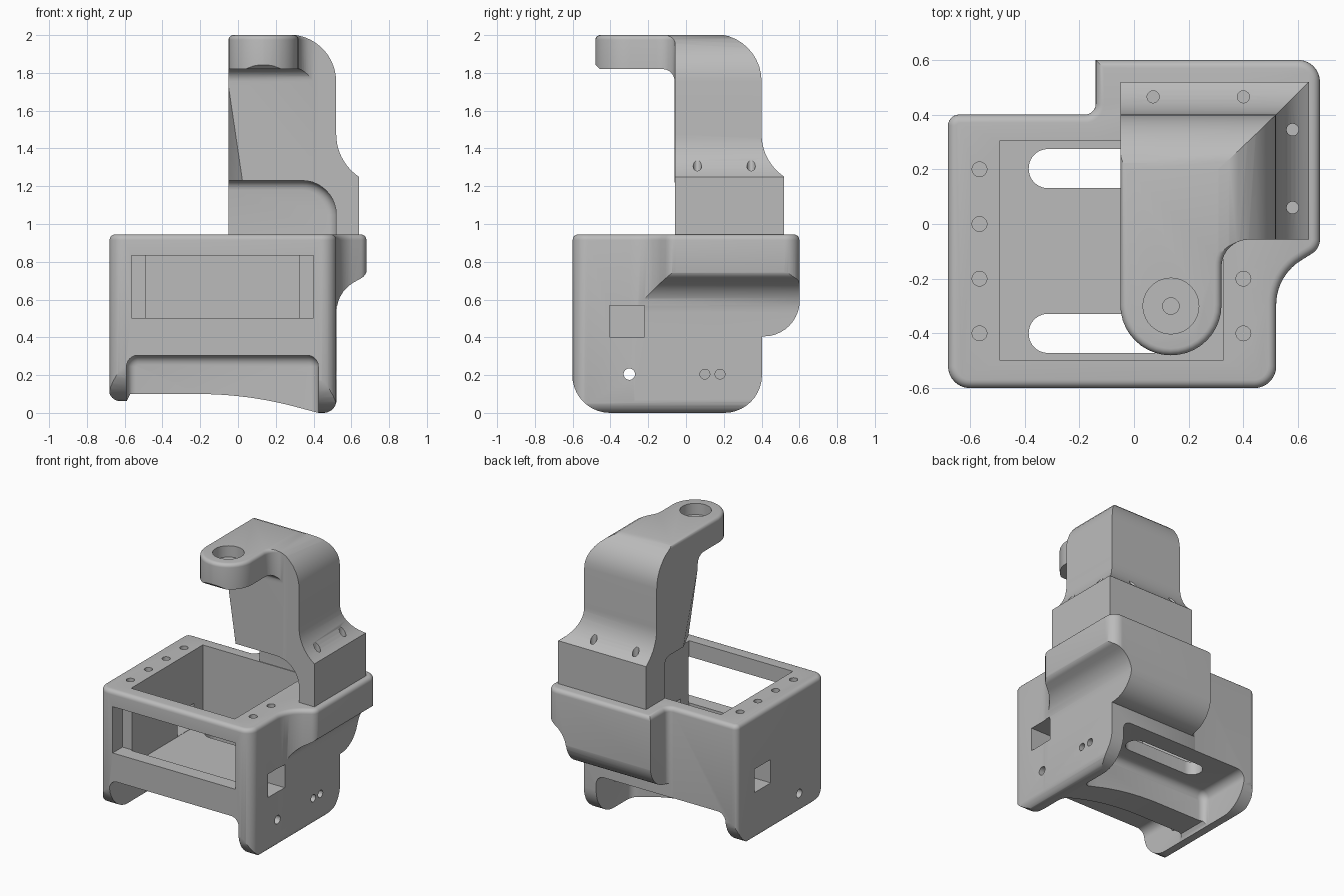
import bpy, bmesh, math
from mathutils import Vector

if "Cube" in bpy.data.objects:
    bpy.data.objects.remove(bpy.data.objects["Cube"])

grey = bpy.data.materials.new("plain grey")
grey.use_nodes = True
grey.diffuse_color = (0.5, 0.5, 0.5, 1)
grey.node_tree.nodes["Principled BSDF"].inputs["Base Color"].default_value = (0.5, 0.5, 0.5, 1)


def outline(corners, steps=10):
    """Turn (a, b, radius) corners into a polygon with true arcs."""
    out = []
    for i, c in enumerate(corners):
        p = Vector(c[:2])
        r = c[2] if len(c) > 2 else 0
        if r == 0:
            out.append(p)
            continue
        u = (Vector(corners[i - 1][:2]) - p).normalized()
        v = (Vector(corners[(i + 1) % len(corners)][:2]) - p).normalized()
        half = u.angle(v) / 2
        centre = p + (u + v).normalized() * r / math.sin(half)
        start = p + u * r / math.tan(half) - centre
        sweep = start.angle_signed(p + v * r / math.tan(half) - centre)
        for k in range(steps + 1):
            t = -sweep * k / steps
            out.append(centre + Vector((start.x * math.cos(t) - start.y * math.sin(t),
                                        start.x * math.sin(t) + start.y * math.cos(t))))
    return [p for i, p in enumerate(out) if (p - out[i - 1]).length > 1e-4]


def finish(bm, name):
    bmesh.ops.recalc_face_normals(bm, faces=bm.faces)
    mesh = bpy.data.meshes.new(name)
    bm.to_mesh(mesh)
    bm.free()
    mesh.materials.append(grey)
    ob = bpy.data.objects.new(name, mesh)
    bpy.context.collection.objects.link(ob)
    return ob


def prism(corners, axis, lo, hi, bevel=0, name="cutter"):
    """Extrude an outline along an axis; bevel rounds the rim at the hi end."""
    place = {"x": lambda a, b, t: (t, a, b),
             "y": lambda a, b, t: (a, t, b),
             "z": lambda a, b, t: (a, b, t)}[axis]
    pts = outline(corners)
    bm = bmesh.new()
    low = [bm.verts.new(place(p.x, p.y, lo)) for p in pts]
    top = [bm.verts.new(place(p.x, p.y, hi)) for p in pts]
    bm.faces.new(low)
    cap = bm.faces.new(top)
    for i in range(len(pts)):
        bm.faces.new((low[i - 1], low[i], top[i], top[i - 1]))
    bmesh.ops.recalc_face_normals(bm, faces=bm.faces)
    if bevel:
        bmesh.ops.bevel(bm, geom=list(cap.edges), offset=bevel, segments=5,
                        profile=0.5, affect="EDGES", clamp_overlap=False)
    return finish(bm, name)


def rect(a0, a1, b0, b1, axis, lo, hi, r=0):
    return prism([(a0, b0, r), (a1, b0, r), (a1, b1, r), (a0, b1, r)], axis, lo, hi)


def hole(a, b, r, axis, lo, hi):
    return rect(a - r, a + r, b - r, b + r, axis, lo, hi, r)


def combine(target, tool, operation="DIFFERENCE"):
    mod = target.modifiers.new("combine", "BOOLEAN")
    mod.operation, mod.object, mod.solver = operation, tool, "EXACT"
    bpy.ops.object.select_all(action="DESELECT")
    bpy.context.view_layer.objects.active = target
    target.select_set(True)
    bpy.ops.object.modifier_apply(modifier=mod.name)
    bpy.data.objects.remove(tool)


# Housing: plan, front and side outlines intersected
housing = prism([(-.68, -.6, .08), (.52, -.6, .08), (.52, -.19, .19), (.68, -.09, .06),
                 (.68, .6, .08), (-.14, .6), (-.14, .4, .04), (-.68, .4, .04)],
                "z", -.1, .945, .03, "housing")
combine(housing, prism([(-.683, .062, .06), (-.59, .062), (-.57, .1), (.05, .1, 2), (.425, 0),
                        (.522, 0, .07), (.522, .64, .18), (.683, .73, .06), (.683, 1.1), (-.683, 1.1)],
                       "y", -1, 1), "INTERSECT")
combine(housing, prism([(-.602, 0, .2), (.402, 0, .2), (.402, .405), (.602, .405, .19), (.602, 1.1),
                        (-.602, 1.1)], "x", -1, 1), "INTERSECT")

# Rounded ends of the shorter leg
for f in (lambda y: y, lambda y: -.2 - y):
    combine(housing, prism([(f(-.8), -.1), (f(-.3), -.1), (f(-.3), .06), (f(-.603), .06, .22),
                            (f(-.603), .4), (f(-.8), .4)], "x", -1, -.58))

# Inner cavity, front window and the two channels beside the cross bar
combine(housing, rect(-.49, .325, -.5, .305, "z", .4, 1.2))
combine(housing, rect(-.565, .4, .503, .832, "y", -.8, -.49))
arch = [(-.59, -.3), (.425, -.3), (.425, .305, .06), (-.59, .305, .06)]
combine(housing, prism(arch, "y", -.9, -.2, .05))
combine(housing, prism(arch, "y", .9, 0, .05))

# Floor slots
for y in (.2025, -.4):
    combine(housing, rect(-.385, .22, y - .0715, y + .0715, "z", .2, .5, .07))

# Side ports and cross holes
combine(housing, rect(-.405, -.22, .402, .568, "x", .25, .8))
combine(housing, rect(.02, .205, .402, .568, "x", -.8, -.4))
combine(housing, hole(-.3, .205, .03, "x", -1, 1))
for y in (.1, .18):
    combine(housing, hole(y, .205, .026, "x", .35, .8))

# Rim screw holes
for x, ys in ((-.565, (.2, 0, -.2, -.4)), (.4, (-.2, -.4))):
    for y in ys:
        combine(housing, hole(x, y, .027, "z", .8, 1.1))

# Arm: flared column with an overhanging rounded tip
arm = prism([(-.05, -.48, .184), (.32, -.48, .184), (.32, -.057, .1), (.64, -.057),
             (.64, .52), (-.05, .52)], "z", .94, 2, .025, "arm")
combine(arm, prism([(-.2, .8), (.72, .8), (.72, 1.19), (.52, 1.34, .27), (.52, 2.003, .25),
                    (-.2, 2.003)], "y", -1, 1), "INTERSECT")
combine(arm, prism([(-.06, .8), (.6, .8), (.6, 1.19), (.4, 1.34, .27), (.4, 2.006, .25),
                    (-.6, 2.006), (-.6, 1.88), (-.476, 1.84), (-.455, 1.82), (-.06, 1.82, .065)],
                   "x", -1, 1), "INTERSECT")

# Arched hollow in the arm base
combine(arm, prism([(-.3, .8), (.52, .8), (.52, 1.23, .18), (-.3, 1.23)], "y", -.4, .31, .05))

# Tapered relief on the inner edge of the column
bm = bmesh.new()
for co in ((-.052, -.063, 1.75), (.054, -.064, 1.035), (-.054, .174, 1.035), (-.4, -.4, 1.035)):
    bm.verts.new(co)
bmesh.ops.convex_hull(bm, input=bm.verts)
combine(arm, finish(bm, "cutter"))

# Tip counterbore and its pin hole
combine(arm, hole(.135, -.3, .102, "z", 1.92, 2.2))
combine(arm, hole(.135, -.3, .03, "z", 1.7, 2.1))

# Fixing holes in the flared foot
for x, y in ((.07, .465), (.4, .465), (.58, .06), (.58, .345)):
    combine(arm, hole(x, y, .022, "z", 1.0, 1.6))

# Smooth the curved faces, keep edges crisp
for ob in (housing, arm):
    bpy.ops.object.select_all(action="DESELECT")
    bpy.context.view_layer.objects.active = ob
    ob.select_set(True)
    bpy.ops.object.shade_smooth_by_angle(angle=math.radians(30))
